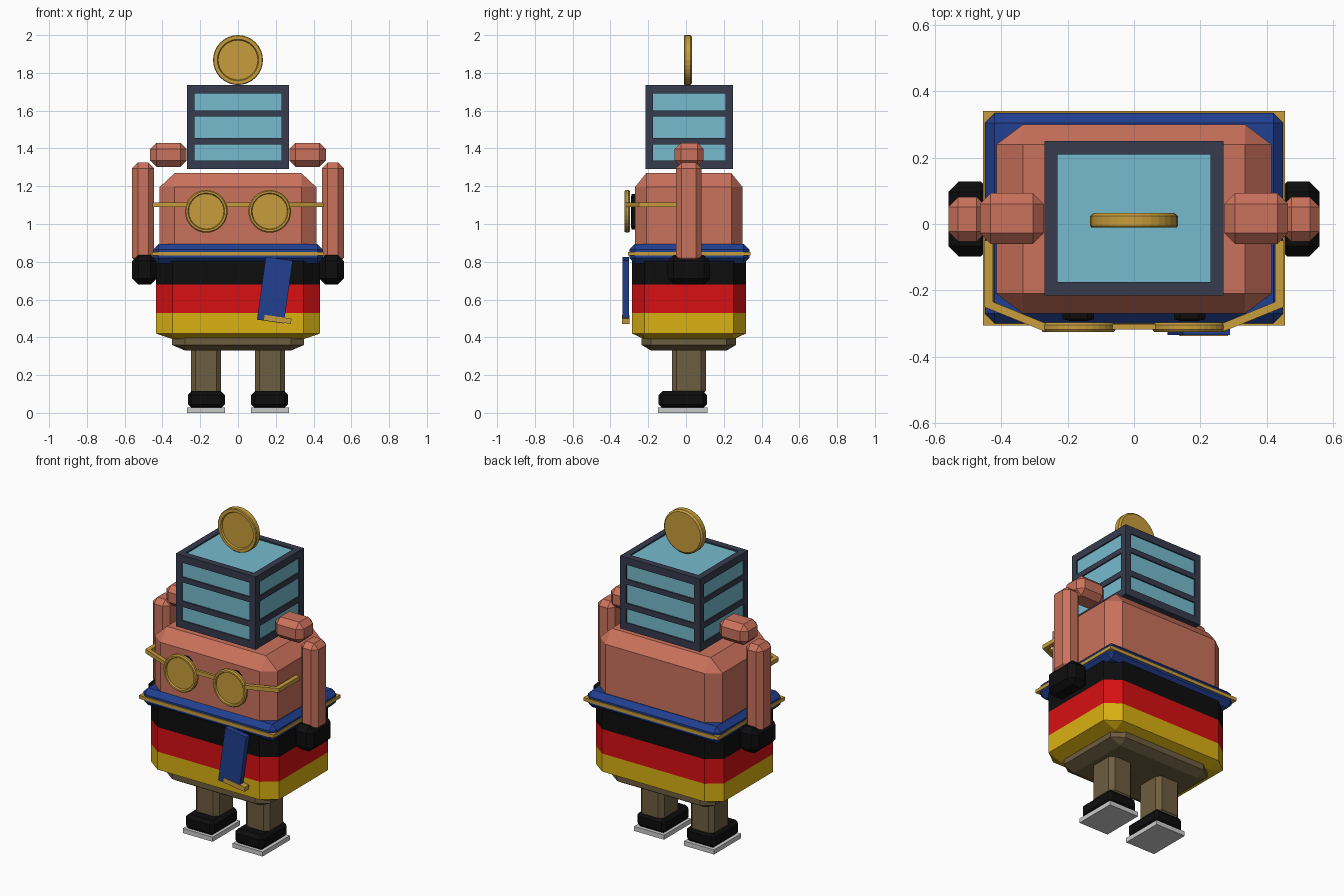
import bpy, bmesh, math
from mathutils import Matrix, Vector

if "Cube" in bpy.data.objects:
    bpy.data.objects.remove(bpy.data.objects["Cube"])


def material(name, r, g, b):
    m = bpy.data.materials.new(name)
    m.diffuse_color = (r, g, b, 1)
    m.use_nodes = True
    m.node_tree.nodes["Principled BSDF"].inputs["Base Color"].default_value = m.diffuse_color
    return m


SKIN = material("clay_skin", 0.60, 0.17, 0.107)
GOLD = material("gold", 0.58, 0.34, 0.045)
FRAME = material("slate_frame", 0.038, 0.045, 0.076)
GLASS = material("sky_glass", 0.18, 0.50, 0.62)
BLUE = material("scarf_blue", 0.015, 0.05, 0.28)
RED = material("shirt_red", 0.68, 0.005, 0.006)
YELLOW = material("shirt_yellow", 0.70, 0.44, 0.006)
BROWN = material("trouser_brown", 0.155, 0.11, 0.052)
BLACK = material("black", 0.004, 0.004, 0.004)
PALE = material("sole_grey", 0.60, 0.60, 0.60)


def finish(name, bm, *mats):
    bmesh.ops.recalc_face_normals(bm, faces=bm.faces)
    me = bpy.data.meshes.new(name)
    bm.to_mesh(me)
    bm.free()
    for m in mats:
        me.materials.append(m)
    ob = bpy.data.objects.new(name, me)
    bpy.context.collection.objects.link(ob)
    return ob


def chamfered(xr, yr, zr, bevel):
    """Box between ranges with one flat chamfer on every edge."""
    bm = bmesh.new()
    c = Vector([(r[0] + r[1]) / 2 for r in (xr, yr, zr)])
    h = Vector([abs(r[1] - r[0]) / 2 for r in (xr, yr, zr)])
    for sx in (-1, 1):
        for sy in (-1, 1):
            for sz in (-1, 1):
                for keep in range(3):
                    p = [h[i] if i == keep else h[i] - bevel[i] for i in range(3)]
                    bm.verts.new(c + Vector((sx * p[0], sy * p[1], sz * p[2])))
    bmesh.ops.convex_hull(bm, input=bm.verts)
    bmesh.ops.dissolve_limit(bm, angle_limit=0.01, verts=bm.verts, edges=bm.edges)
    return bm


def block(name, xr, yr, zr, mat, bevel):
    if isinstance(bevel, float):
        bevel = (bevel,) * 3
    return finish(name, chamfered(xr, yr, zr, bevel), mat)


def add_box(bm, xr, yr, zr):
    c = [(r[0] + r[1]) / 2 for r in (xr, yr, zr)]
    s = [r[1] - r[0] for r in (xr, yr, zr)]
    bmesh.ops.create_cube(bm, size=1, matrix=Matrix.Translation(c) @ Matrix.Diagonal((*s, 1)))


def box(name, xr, yr, zr, mat):
    bm = bmesh.new()
    add_box(bm, xr, yr, zr)
    return finish(name, bm, mat)


def disc(name, profile, x, z, mat, segments=32):
    """Spin a (radius, y) profile around a front-to-back axis."""
    bm = bmesh.new()
    vs = [bm.verts.new((r, y, 0)) for r, y in profile]
    es = [bm.edges.new(p) for p in zip(vs, vs[1:])]
    bmesh.ops.spin(bm, geom=vs + es, cent=(0, 0, 0), axis=(0, 1, 0),
                   angle=2 * math.pi, steps=segments, use_duplicate=False)
    bmesh.ops.remove_doubles(bm, verts=bm.verts, dist=1e-4)
    bmesh.ops.translate(bm, verts=bm.verts, vec=(x, 0, z))
    return finish(name, bm, mat)


def prism(name, outline, z0, z1, mat):
    bm = bmesh.new()
    f = bm.faces.new([bm.verts.new((x, y, z0)) for x, y in outline])
    ext = bmesh.ops.extrude_face_region(bm, geom=[f], use_keep_orig=True)
    top = [g for g in ext["geom"] if isinstance(g, bmesh.types.BMVert)]
    bmesh.ops.translate(bm, verts=top, vec=(0, 0, z1 - z0))
    return finish(name, bm, mat)


# Torso and hips
block("torso", (-.415, .415), (-.27, .30), (.60, 1.27), SKIN, (.08, .06, .075))
block("hips", (-.35, .35), (-.235, .265), (.33, .55), BROWN, (.07, .05, .03))

# Striped shirt: cut at two heights, coloured by height
bm = chamfered((-.433, .433), (-.285, .317), (.39, .84), (.087, .065, .03))
for z in (.53, .68):
    bmesh.ops.bisect_plane(bm, geom=bm.verts[:] + bm.edges[:] + bm.faces[:],
                           plane_co=(0, 0, z), plane_no=(0, 0, 1))
for f in bm.faces:
    z = f.calc_center_median().z
    f.material_index = 0 if z > .68 else 1 if z > .53 else 2
finish("shirt", bm, BLACK, RED, YELLOW)

# Scarf with gold trim and a hanging tail
block("scarf", (-.45, .45), (-.30, .335), (.79, .895), BLUE, .03)
box("scarf_trim", (-.455, .455), (-.306, .341), (.832, .853), GOLD)
tilt = Matrix.Translation((.195, 0, .65)) @ Matrix.Rotation(math.radians(8), 4, 'Y')
tail = box("scarf_tail", (-.072, .072), (-.335, -.302), (-.168, .168), BLUE)
tip = box("scarf_tail_tip", (-.035, .109), (-.338, -.298), (-.165, -.137), GOLD)
tail.matrix_world = tilt
tip.matrix_world = tilt

# Limbs, mirrored left and right
for s, side in ((-1, "left"), (1, "right")):
    def m(a, b):
        return tuple(sorted((s * a, s * b)))
    block(side + "_leg", m(.09, .25), (-.075, .105), (.09, .37), BROWN, .025)
    block(side + "_shoe", m(.07, .265), (-.145, .11), (.025, .115), BLACK, .02)
    box(side + "_sole", m(.068, .27), (-.148, .115), (0, .028), PALE)
    block(side + "_shoulder", m(.272, .465), (-.06, .093), (1.303, 1.43), SKIN, .033)
    block(side + "_arm", m(.445, .56), (-.053, .082), (.79, 1.325), SKIN, .03)
    block(side + "_hand", m(.43, .56), (-.098, .128), (.68, .835), BLACK, .032)
    # Eye, round lens with raised rim, and bent temple
    block(side + "_eye", m(.12, .215), (-.292, -.26), (.97, 1.16), BLACK, (.02, .005, .02))
    disc(side + "_lens", [(0, -.297), (.106, -.297), (.113, -.304), (.113, -.318),
                          (.107, -.326), (.097, -.326), (.093, -.316), (0, -.316)],
         s * .168, 1.067, GOLD)
    prism(side + "_temple", [(s * x, y) for x, y in
          ((.26, -.322), (.275, -.322), (.452, -.25), (.452, -.05), (.425, -.05),
           (.425, -.235), (.26, -.302))], 1.09, 1.115, GOLD)
box("glasses_bridge", (-.065, .065), (-.318, -.302), (1.09, 1.115), GOLD)

# Head: glass core inside a frame of posts and rails
X, Y0, Y1, Z0, Z1, T, D = .27, -.215, .25, 1.29, 1.735, .04, .008
box("head_glass", (-X + D, X - D), (Y0 + D, Y1 - D), (Z0 + D, Z1 - D), GLASS)
bm = bmesh.new()
for xr in ((-X, -X + T), (X - T, X)):
    for yr in ((Y0, Y0 + T), (Y1 - T, Y1)):
        add_box(bm, xr, yr, (Z0, Z1))
for z0, z1 in ((Z0, 1.335), (1.42, 1.455), (1.57, 1.602), (1.69, Z1)):
    for yr in ((Y0, Y0 + T), (Y1 - T, Y1)):
        add_box(bm, (-X + T, X - T), yr, (z0, z1))
    for xr in ((-X, -X + T), (X - T, X)):
        add_box(bm, xr, (Y0 + T, Y1 - T), (z0, z1))
add_box(bm, (-X + T, X - T), (Y0 + T, Y1 - T), (Z0, Z0 + .02))
finish("head_frame", bm, FRAME)

# Coin on top, with raised rim and plain face
disc("coin", [(0, .033), (.122, .033), (.132, .024), (.132, -.006), (.128, -.011),
              (.110, -.011), (.105, -.002), (0, -.002)], 0, 1.868, GOLD)
